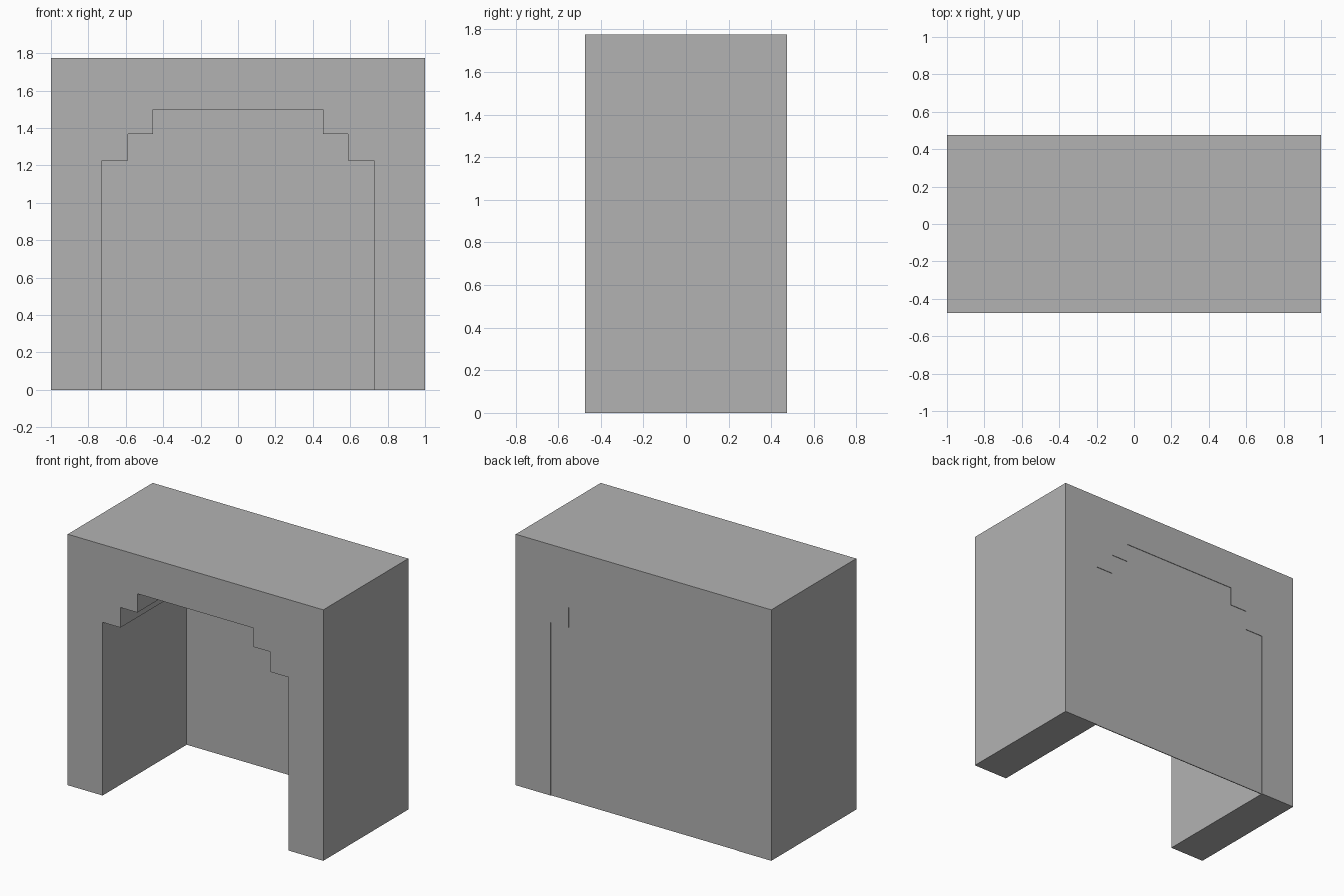
import bpy
import bmesh

cube = bpy.data.objects.get("Cube")
if cube:
    bpy.data.objects.remove(cube, do_unlink=True)

HALF_DEPTH = 0.475
HEIGHT = 1.775

grey = bpy.data.materials.new("plain grey")
grey.use_nodes = True
colour = (0.448, 0.448, 0.448, 1)
grey.diffuse_color = colour
grey.node_tree.nodes["Principled BSDF"].inputs["Base Color"].default_value = colour


def mirrored(right_half):
    """Close an outline across x = 0."""
    return right_half + [(-x, z) for x, z in reversed(right_half)]


def extrude_outline(name, outline, y_front, y_back):
    """Extrude an outline in the x-z plane from y_front to y_back."""
    bm = bmesh.new()
    face = bm.faces.new([bm.verts.new((x, y_front, z)) for x, z in outline])
    result = bmesh.ops.extrude_face_region(bm, geom=[face])
    moved = [v for v in result["geom"] if isinstance(v, bmesh.types.BMVert)]
    bmesh.ops.translate(bm, verts=moved, vec=(0, y_back - y_front, 0))
    bmesh.ops.recalc_face_normals(bm, faces=bm.faces)
    mesh = bpy.data.meshes.new(name)
    bm.to_mesh(mesh)
    bm.free()
    mesh.materials.append(grey)
    obj = bpy.data.objects.new(name, mesh)
    bpy.context.collection.objects.link(obj)
    return obj


# Stepped opening, from the floor up to the lintel
opening = [(0.727, 0), (0.727, 1.225), (0.587, 1.225),
           (0.587, 1.367), (0.455, 1.367), (0.455, 1.5)]

# Surround: both legs and the lintel in one outline
surround = [(1, HEIGHT), (1, 0)] + opening
extrude_outline("stepped_surround", mirrored(surround), -HALF_DEPTH, HALF_DEPTH)

# Thin panel closing the rear, set slightly into the opening
extrude_outline("back_panel", mirrored(opening),
                HALF_DEPTH - 0.010, HALF_DEPTH - 0.004)
